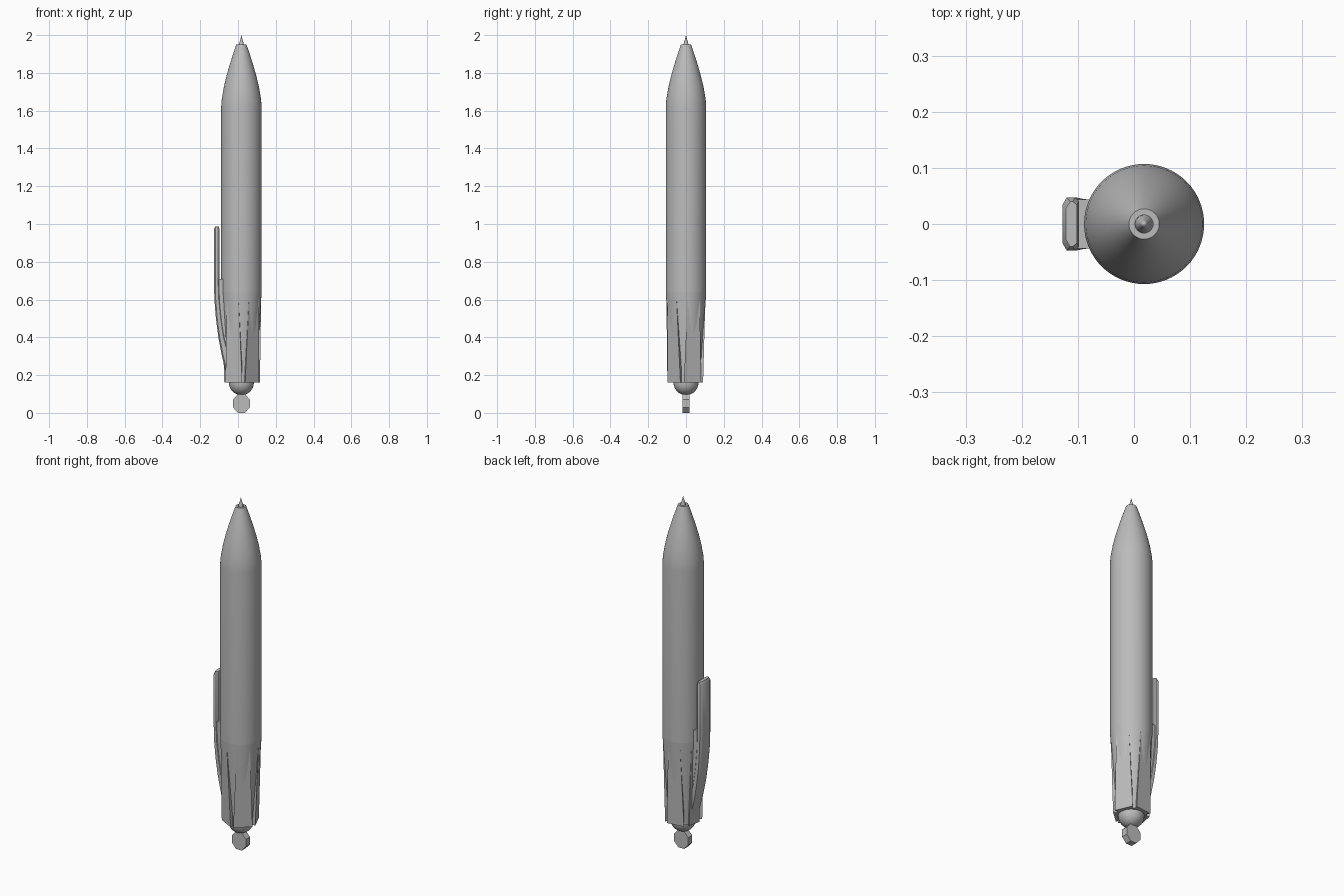
import bpy, bmesh, math
from mathutils import Matrix, Vector

if "Cube" in bpy.data.objects:
    bpy.data.objects.remove(bpy.data.objects["Cube"])

AX = 0.018  # x of the barrel axis

grey = bpy.data.materials.new("plain grey")
grey.diffuse_color = (0.5, 0.5, 0.5, 1)
grey.use_nodes = True
grey.node_tree.nodes["Principled BSDF"].inputs["Base Color"].default_value = grey.diffuse_color


def finish(name, bm, smooth=True):
    bmesh.ops.recalc_face_normals(bm, faces=bm.faces[:])
    me = bpy.data.meshes.new(name)
    bm.to_mesh(me)
    bm.free()
    me.materials.append(grey)
    ob = bpy.data.objects.new(name, me)
    bpy.context.collection.objects.link(ob)
    if smooth:
        bpy.ops.object.select_all(action='DESELECT')
        ob.select_set(True)
        bpy.context.view_layer.objects.active = ob
        bpy.ops.object.shade_smooth_by_angle(angle=math.radians(30))
    return ob


def lathe(name, profile, steps=64):
    """Spin (radius, z) points about the barrel axis."""
    bm = bmesh.new()
    vs = [bm.verts.new((AX + r, 0, z)) for r, z in profile]
    es = [bm.edges.new(p) for p in zip(vs, vs[1:])]
    bmesh.ops.spin(bm, geom=vs + es, cent=(AX, 0, 0), axis=(0, 0, 1),
                   angle=2 * math.pi, steps=steps)
    bmesh.ops.remove_doubles(bm, verts=bm.verts[:], dist=1e-5)
    return finish(name, bm)


def loft(bm, rings):
    """Skin closed rings of points and cap both ends."""
    rows = [[bm.verts.new(p) for p in ring] for ring in rings]
    n = len(rows[0])
    for a, b in zip(rows, rows[1:]):
        for i in range(n):
            j = (i + 1) % n
            bm.faces.new((a[i], a[j], b[j], b[i]))
    bm.faces.new(rows[0])
    bm.faces.new(rows[-1])


# Barrel with curved nose and a small bore at the end
lathe("barrel", [(0, 0.64), (0.107, 0.64), (0.107, 1.62), (0.104, 1.66), (0.093, 1.725),
                 (0.08, 1.78), (0.063, 1.84), (0.044, 1.9), (0.027, 1.95),
                 (0.016, 1.95), (0.016, 1.93), (0, 1.93)])

# Writing point
lathe("point", [(0, 1.93), (0.016, 1.935), (0.011, 1.96), (0.006, 1.975), (0, 2.0)], 24)

# Tapered core of the cap, and the rounded end below it
lathe("cap_core", [(0, 0.16), (0.078, 0.16), (0.092, 0.4), (0.107, 0.64), (0, 0.64)])
lathe("dome", [(0, 0.17), (0.066, 0.17)] +
      [(0.066 * math.cos(t * math.pi / 16), 0.16 - 0.066 * math.sin(t * math.pi / 16))
       for t in range(9)], 48)

# Flat panels around the cap, widening downwards
for k, angle in enumerate((24, 97, 168, 242, 312)):
    bm = bmesh.new()
    half_low = 0.036 if angle == 168 else 0.05
    rings = []
    for z, r, w in ((0.16, 0.085, half_low), (0.638, 0.1, 0.034)):
        rings.append([(0.01, -0.006, z), (r, -w, z), (r, w, z), (0.01, 0.006, z)])
    loft(bm, rings)
    bm.transform(Matrix.Translation((AX, 0, 0)) @ Matrix.Rotation(math.radians(angle), 4, 'Z'))
    finish(f"cap_panel_{k + 1}", bm, False)

# Push button: an eight-sided disc standing on edge
bm = bmesh.new()
rings = []
for y in (-0.018, 0.018):
    rings.append([(AX + 0.048 * math.cos(math.radians(22.5 + 45 * i)), y,
                   0.05 + 0.054 * math.sin(math.radians(22.5 + 45 * i))) for i in range(8)])
loft(bm, rings)
finish("button", bm, False)

# Clip: chamfered strip swept down the side, (z, outer x, inner x, half width)
bm = bmesh.new()
rings = []
for z, xo, xi, w in ((0.16, -0.048, 0.0, 0.034), (0.22, -0.065, -0.02, 0.037),
                     (0.3, -0.085, -0.045, 0.04), (0.4, -0.104, -0.07, 0.043),
                     (0.5, -0.117, -0.085, 0.045), (0.6, -0.125, -0.095, 0.047),
                     (0.68, -0.127, -0.098, 0.047), (0.972, -0.127, -0.098, 0.047),
                     (0.988, -0.121, -0.102, 0.04)):
    c, d = 0.012, 0.007
    rings.append([(xo, -w + c, z), (xo, w - c, z), (xo + d, w, z), (xi - d, w, z),
                  (xi, w - c / 2, z), (xi, -w + c / 2, z), (xi - d, -w, z), (xo + d, -w, z)])
loft(bm, rings)
finish("clip", bm)

# Web joining the clip to the cap
bm = bmesh.new()
rings = []
for z, xo, w in ((0.18, -0.045, 0.03), (0.3, -0.075, 0.036), (0.45, -0.098, 0.042),
                 (0.6, -0.105, 0.044), (0.71, -0.1, 0.044)):
    rings.append([(xo, -w, z), (xo, w, z), (-0.02, w, z), (-0.02, -w, z)])
loft(bm, rings)
finish("clip_web", bm)
